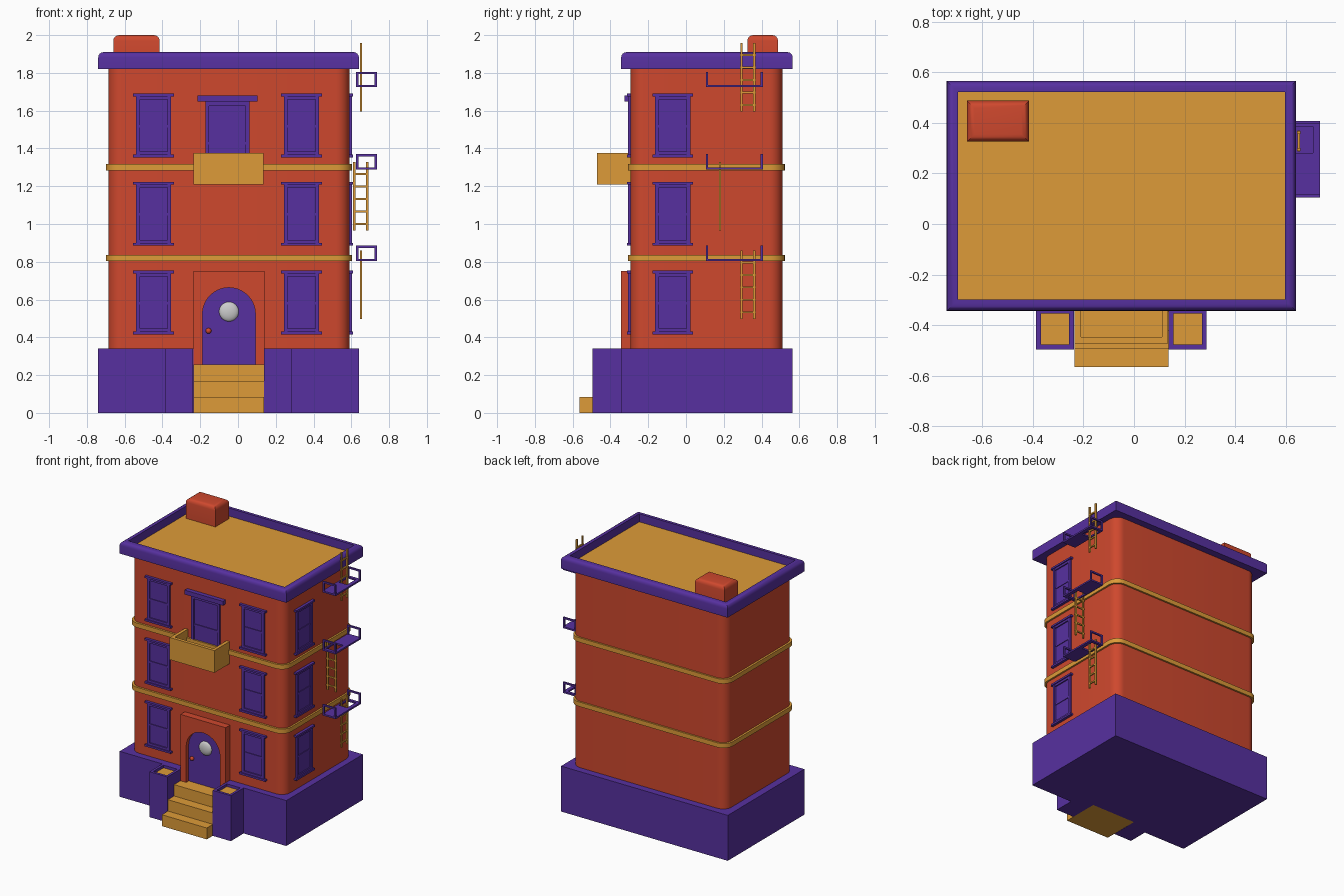
import bpy, bmesh
from math import sin, cos, pi, radians
from mathutils import Matrix, Vector

if "Cube" in bpy.data.objects:
    bpy.data.objects.remove(bpy.data.objects["Cube"])


def material(name, rgb):
    m = bpy.data.materials.new(name)
    m.diffuse_color = (*rgb, 1)
    m.use_nodes = True
    m.node_tree.nodes["Principled BSDF"].inputs["Base Color"].default_value = m.diffuse_color
    return m


RED = material("brick_red", (0.62, 0.065, 0.027))
PURPLE = material("purple", (0.095, 0.03, 0.35))
ORANGE = material("orange", (0.73, 0.33, 0.04))


def finish(name, bm, *mats):
    bmesh.ops.recalc_face_normals(bm, faces=bm.faces)
    me = bpy.data.meshes.new(name)
    bm.to_mesh(me)
    bm.free()
    for m in mats:
        me.materials.append(m)
    for p in me.polygons:
        p.use_smooth = True
    me.set_sharp_from_angle(angle=radians(35))
    ob = bpy.data.objects.new(name, me)
    bpy.context.collection.objects.link(ob)
    return ob


def add_box(bm, x0, x1, y0, y1, z0, z1):
    c = Vector((x0 + x1, y0 + y1, z0 + z1)) / 2
    mat = Matrix.Translation(c) @ Matrix.Diagonal((x1 - x0, y1 - y0, z1 - z0, 1))
    return bmesh.ops.create_cube(bm, size=1, matrix=mat)["verts"]


def boxes(name, mat, parts):
    bm = bmesh.new()
    for p in parts:
        add_box(bm, *p)
    return finish(name, bm, mat)


def prism(name, mat, points, offset):
    """Extrude a closed outline of 3D points along an offset."""
    bm = bmesh.new()
    f = bm.faces.new([bm.verts.new(p) for p in points])
    r = bmesh.ops.extrude_face_region(bm, geom=[f], use_keep_orig=True)
    vs = [v for v in r["geom"] if isinstance(v, bmesh.types.BMVert)]
    bmesh.ops.translate(bm, vec=offset, verts=vs)
    return finish(name, bm, mat)


def rounded_rect(x0, x1, y0, y1, z, r, n=8):
    pts = []
    corners = [(x1 - r, y1 - r), (x0 + r, y1 - r), (x0 + r, y0 + r), (x1 - r, y0 + r)]
    for k, (cx, cy) in enumerate(corners):
        for i in range(n + 1):
            a = pi / 2 * (k + i / n)
            pts.append((cx + r * cos(a), cy + r * sin(a), z))
    return pts


def tray(name, bounds, wall, depth, mats, bevel=0):
    """Box with a sunken top; the floor takes the last material."""
    bm = bmesh.new()
    add_box(bm, *bounds)
    top = max(bm.faces, key=lambda f: f.calc_center_median().z)
    outer = list(top.edges)
    bmesh.ops.inset_region(bm, faces=[top], thickness=wall)
    r = bmesh.ops.extrude_face_region(bm, geom=[top])
    vs = [v for v in r["geom"] if isinstance(v, bmesh.types.BMVert)]
    floor = [f for f in r["geom"] if isinstance(f, bmesh.types.BMFace)][0]
    bmesh.ops.translate(bm, vec=(0, 0, -depth), verts=vs)
    floor.material_index = len(mats) - 1
    if top.is_valid and top is not floor:
        bm.faces.remove(top)
    if bevel:
        bmesh.ops.bevel(bm, geom=outer, offset=bevel, segments=4, profile=0.5, affect="EDGES")
    return finish(name, bm, *mats)


# Plinth with a notch for the entrance
notch = [(-0.74, -0.343), (-0.235, -0.343), (-0.235, -0.28), (0.137, -0.28),
         (0.137, -0.343), (0.64, -0.343), (0.64, 0.563), (-0.74, 0.563)]
prism("plinth", PURPLE, [(x, y, 0) for x, y in notch], (0, 0, 0.34))

# Walls and floor bands
prism("walls", RED, rounded_rect(-0.685, 0.59, -0.293, 0.51, 0.3, 0.07), (0, 0, 1.53))
for i, z in enumerate((0.803, 1.284)):
    prism(f"floor_band_{i + 1}", ORANGE,
          rounded_rect(-0.7, 0.603, -0.308, 0.523, z, 0.08), (0, 0, 0.034))

# Cornice with sunken roof, and chimney
tray("cornice_and_roof", (-0.74, 0.64, -0.343, 0.565, 1.82, 1.91), 0.062, 0.06, (PURPLE, ORANGE), 0.028)
bm = bmesh.new()
add_box(bm, -0.66, -0.415, 0.325, 0.487, 1.84, 2.0)
top = [e for e in bm.edges if all(v.co.z > 1.99 for v in e.verts)]
bmesh.ops.bevel(bm, geom=top, offset=0.03, segments=4, profile=0.5, affect="EDGES")
finish("chimney", bm, RED)


# Windows: parts given as (across, outward depth, height) and mapped to a wall
def on_wall(part, side):
    u0, u1, d0, d1, z0, z1 = part
    if side == "front":
        return (u0, u1, -0.293 - d1, -0.293 - d0, z0, z1)
    return (0.59 + d0, 0.59 + d1, u0, u1, z0, z1)


def window(name, u, z, side):
    w, h = 0.093, 0.337
    parts = [
        (u - 0.108, u + 0.108, -0.01, 0.02, z, z + 0.014),
        (u - 0.108, u + 0.108, -0.01, 0.02, z + h - 0.014, z + h),
        (u - w, u - w + 0.02, -0.01, 0.013, z + 0.014, z + h - 0.014),
        (u + w - 0.02, u + w, -0.01, 0.013, z + 0.014, z + h - 0.014),
        (u - w + 0.02, u + w - 0.02, -0.01, 0.012, z + 0.014, z + 0.03),
        (u - w + 0.02, u + w - 0.02, -0.01, 0.012, z + h - 0.03, z + h - 0.014),
        (u - w + 0.02, u + w - 0.02, -0.01, 0.008, z + 0.158, z + 0.172),
        (u - w + 0.02, u + w - 0.02, -0.01, 0.003, z + 0.03, z + h - 0.03),
    ]
    boxes(name, PURPLE, [on_wall(p, side) for p in parts])


for i, z in enumerate((0.416, 0.886, 1.353)):
    window(f"front_window_left_{i + 1}", -0.447, z, "front")
    window(f"front_window_right_{i + 1}", 0.336, z, "front")
    window(f"side_window_{i + 1}", -0.07, z, "right")

# Balcony door with lintel
c = -0.056
door = [(c - 0.158, c + 0.158, -0.01, 0.032, 1.648, 1.68),
        (c - 0.117, c - 0.097, -0.01, 0.015, 1.24, 1.648),
        (c + 0.097, c + 0.117, -0.01, 0.015, 1.24, 1.648),
        (c - 0.097, c + 0.097, -0.01, 0.015, 1.625, 1.648),
        (c - 0.097, c + 0.097, -0.01, 0.01, 1.42, 1.435),
        (c - 0.097, c + 0.097, -0.01, 0.016, 1.24, 1.28),
        (c - 0.097, c + 0.097, -0.01, 0.004, 1.28, 1.625)]
boxes("balcony_door", PURPLE, [on_wall(p, "front") for p in door])
tray("balcony", (-0.235, 0.135, -0.472, -0.25, 1.21, 1.376), 0.035, 0.13, (ORANGE,))

# Entrance surround with arched opening, door, porthole and knob
dx, dr, dz = -0.048, 0.14, 0.523
arch = [(dx + dr * cos(pi * i / 20), dz + dr * sin(pi * i / 20)) for i in range(21)]
opening = [(dx + dr, 0.25)] + arch + [(dx - dr, 0.25)]
surround = [(-0.235, 0.25), (-0.235, 0.752), (0.139, 0.752), (0.139, 0.25)] + opening
prism("door_surround", RED, [(x, -0.345, z) for x, z in surround], (0, 0.065, 0))
prism("front_door", PURPLE, [(x, -0.315, z) for x, z in opening], (0, 0.03, 0))


def ball(name, loc, r, flat, *mats):
    bm = bmesh.new()
    m = Matrix.Translation(loc) @ Matrix.Diagonal((1, flat, 1, 1))
    bmesh.ops.create_uvsphere(bm, u_segments=24, v_segments=16, radius=r, matrix=m)
    finish(name, bm, *mats)


ball("door_porthole", (dx, -0.315, 0.536), 0.052, 0.4)
ball("door_knob", (-0.156, -0.322, 0.434), 0.015, 1, RED)

# Entrance steps and side piers
prof = [(-0.28, 0), (-0.565, 0), (-0.565, 0.085), (-0.493, 0.085), (-0.493, 0.17),
        (-0.42, 0.17), (-0.42, 0.255), (-0.28, 0.255)]
prism("entrance_steps", ORANGE, [(-0.235, y, z) for y, z in prof], (0.372, 0, 0))
for side, x0 in (("left", -0.387), ("right", 0.137)):
    tray(f"step_pier_{side}", (x0, x0 + 0.15, -0.495, -0.335, 0, 0.34), 0.027, 0.02, (PURPLE, ORANGE))

# Fire escape landings: plate with a ladder hole, and a frame at each end
X0, X1, T = 0.626, 0.735, 0.012
for i, (z, h0, h1) in enumerate(((0.803, 0.28, 0.385), (1.288, 0.13, 0.235), (1.724, 0.28, 0.385))):
    parts = [(X0, X1, 0.105, h0, z, z + T), (X0, X1, h1, 0.407, z, z + T),
             (X0, X0 + 0.012, h0, h1, z, z + T), (0.707, X1, h0, h1, z, z + T)]
    for y in (0.105, 0.407 - T):
        parts += [(X0, X0 + T, y, y + T, z, z + 0.082), (X1 - T, X1, y, y + T, z, z + 0.082),
                  (X0, X1, y, y + T, z + 0.07, z + 0.082)]
    boxes(f"fire_escape_landing_{i + 1}", PURPLE, parts)

# Ladders: the middle one is turned a quarter
for i, (z, y, turned) in enumerate(((0.498, 0.328, False), (0.965, 0.18, True), (1.595, 0.328, False))):
    local = [(s * 0.034 - 0.006, s * 0.034 + 0.006, -0.006, 0.006, z, z + 0.362) for s in (-1, 1)]
    local += [(-0.042, 0.042, -0.005, 0.005, z + 0.03 + k * 0.066, z + 0.04 + k * 0.066) for k in range(5)]
    parts = []
    for a0, a1, b0, b1, z0, z1 in local:
        if turned:
            parts.append((0.65 + a0, 0.65 + a1, y + b0, y + b1, z0, z1))
        else:
            parts.append((0.651 + b0, 0.651 + b1, y + a0, y + a1, z0, z1))
    boxes(f"fire_escape_ladder_{i + 1}", ORANGE, parts)
